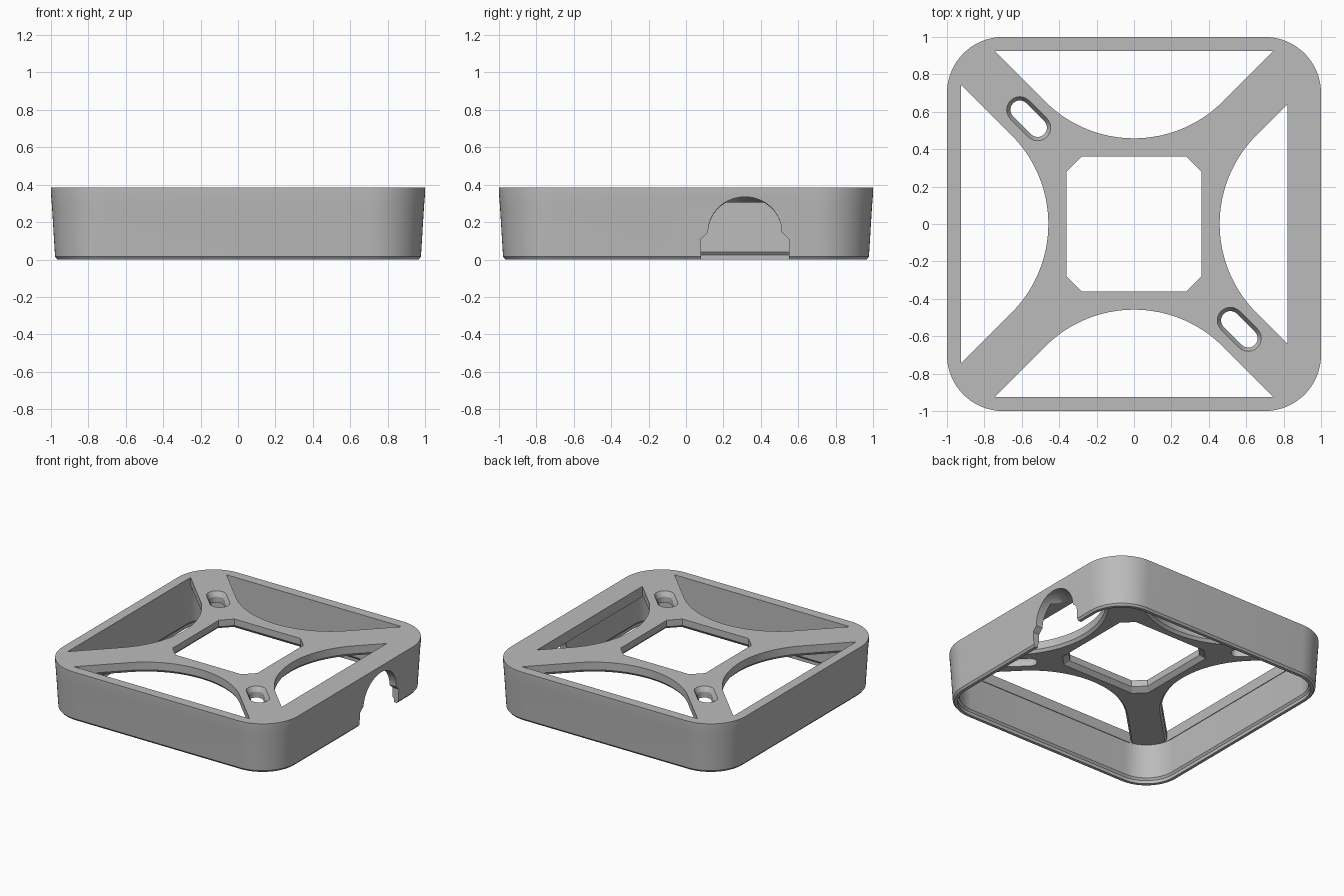
import bpy, bmesh
from math import sin, cos, pi, sqrt, radians
from mathutils import Matrix, Vector

if "Cube" in bpy.data.objects:
    bpy.data.objects.remove(bpy.data.objects["Cube"])

TOP, PLATE = 0.385, 0.305          # plate upper and lower faces

grey = bpy.data.materials.new("plain grey")
grey.use_nodes = True
grey.diffuse_color = (0.5, 0.5, 0.5, 1)
grey.node_tree.nodes["Principled BSDF"].inputs["Base Color"].default_value = (0.5, 0.5, 0.5, 1)


def arc(cx, cy, r, a0, a1, n):
    return [(cx + r * cos(a0 + (a1 - a0) * i / n), cy + r * sin(a0 + (a1 - a0) * i / n))
            for i in range(n + 1)]


def loft(name, rings):
    """Closed solid skinned through rings of 3D points."""
    bm = bmesh.new()
    loops = [[bm.verts.new(p) for p in ring] for ring in rings]
    for a, b in zip(loops, loops[1:]):
        for i in range(len(a)):
            j = (i + 1) % len(a)
            bm.faces.new((a[i], a[j], b[j], b[i]))
    bm.faces.new(loops[0][::-1])
    bm.faces.new(loops[-1])
    bmesh.ops.recalc_face_normals(bm, faces=bm.faces)
    mesh = bpy.data.meshes.new(name)
    bm.to_mesh(mesh)
    bm.free()
    mesh.materials.append(grey)
    ob = bpy.data.objects.new(name, mesh)
    bpy.context.collection.objects.link(ob)
    return ob


def at_z(outline, z):
    return [(x, y, z) for x, y in outline]


def rounded_square(half, z):
    r = half - 0.7
    pts = []
    for k, (sx, sy) in enumerate([(1, 1), (-1, 1), (-1, -1), (1, -1)]):
        pts += arc(sx * 0.7, sy * 0.7, r, k * pi / 2, (k + 1) * pi / 2, 16)
    return at_z(pts, z)


def window(edge, arm, hub):
    """Opening bounded by the rim, two diagonal arms and a curved hub side."""
    c = (sqrt(2) * hub - arm) / (sqrt(2) - 1)
    curve = arc(0, c, c - hub, pi * 1.25, pi * 1.75, 32)
    return [(arm - edge, edge)] + curve + [(edge - arm, edge)]


def slot(r):
    return arc(0.0675, 0, r, -pi / 2, pi / 2, 12) + arc(-0.0675, 0, r, pi / 2, pi * 1.5, 12)


def clipped_square(h):
    k = h - 0.08
    return [(h, k), (k, h), (-k, h), (-h, k), (-h, -k), (-k, -h), (k, -h), (h, -k)]


def arch(x, apex):
    """Cable opening outline across the side wall."""
    pts = [(0.55, -0.1), (0.55, 0.11), (0.512, 0.145)]
    pts += [(0.315 + 0.197 * cos(pi * i / 32), 0.145 + (apex - 0.145) * sin(pi * i / 32))
            for i in range(1, 32)]
    pts += [(0.118, 0.145), (0.08, 0.11), (0.08, -0.1)]
    return [(x, y, z) for y, z in pts]


# Outer tapered body
body = loft("frame", [rounded_square(h, z) for h, z in
                      [(0.966, 0), (0.978, 0.015), (0.995, 0.29), (1, 0.35), (1, TOP)]])
cutters = []

# Hollow underside with a small lip at the bottom rim
cutters.append(loft("cavity_cutter", [rounded_square(h, z) for h, z in
                                      [(0.943, -0.1), (0.943, 0.025), (0.931, 0.04), (0.931, PLATE)]]))

# Four windows; the one beside the cable opening stops at a wider shelf
for k, edge in enumerate([0.926, 0.926, 0.926, 0.82]):
    wide = window(edge, 0.16, 0.44)
    thin = window(edge, 0.18, 0.458)
    w = loft("window_cutter", [at_z(wide, 0.29), at_z(wide, PLATE),
                               at_z(thin, PLATE + 0.02), at_z(thin, 0.5)])
    w.data.transform(Matrix.Rotation(k * pi / 2, 4, 'Z'))
    cutters.append(w)

# Central opening, chamfered below
cutters.append(loft("centre_cutter", [at_z(clipped_square(h), z) for h, z in
                                      [(0.39, 0.29), (0.39, PLATE), (0.36, PLATE + 0.03), (0.36, 0.5)]]))

# Two countersunk slots on opposite arms
for s in (-1, 1):
    c = loft("slot_cutter", [at_z(slot(r), z) for r, z in
                             [(0.05, 0.25), (0.05, 0.35), (0.07, TOP), (0.07, 0.5)]])
    c.data.transform(Matrix.Translation(Vector((s * 0.563, -s * 0.563, 0)))
                     @ Matrix.Rotation(-pi / 4, 4, 'Z'))
    cutters.append(c)

# Arched cable opening through the side wall
cutters.append(loft("cable_cutter", [arch(0.86, 0.3), arch(0.94, 0.335), arch(1.1, 0.335)]))

for c in cutters:
    c.hide_render = True
    m = body.modifiers.new(c.name, 'BOOLEAN')
    m.operation, m.solver, m.object = 'DIFFERENCE', 'EXACT', c

# Apply the cuts, then drop the cutters
bpy.context.view_layer.objects.active = body
body.select_set(True)
for m in list(body.modifiers):
    bpy.ops.object.modifier_apply(modifier=m.name)
for c in cutters:
    bpy.data.objects.remove(c)
bpy.ops.object.shade_smooth_by_angle(angle=radians(25))
